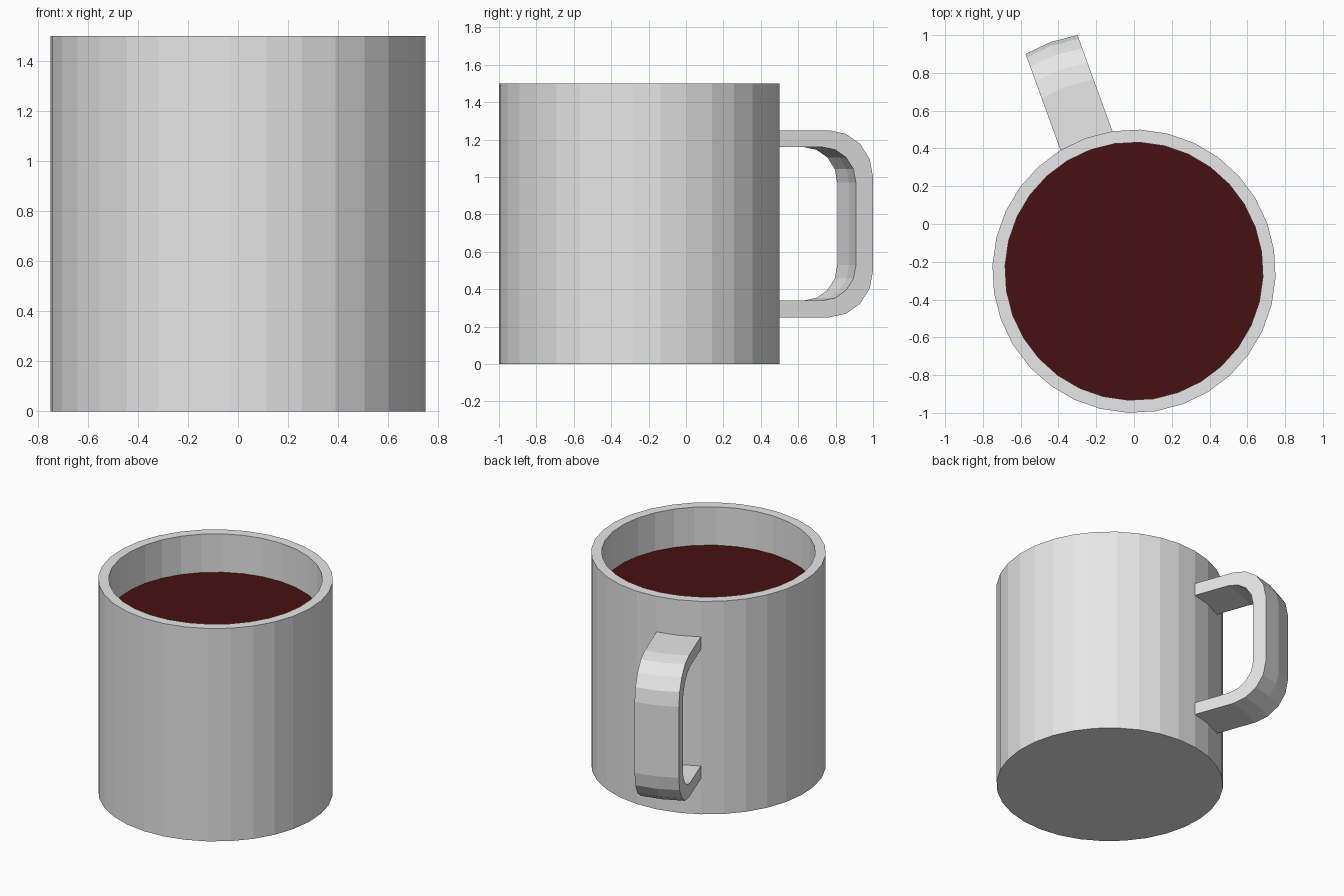
import bpy, bmesh
from math import sin, cos, pi, radians
from mathutils import Matrix

cube = bpy.data.objects.get("Cube")
if cube:
    bpy.data.objects.remove(cube)

SIDES, RADIUS, INNER, HEIGHT = 32, 0.75, 0.683, 1.5
# The whole mug is turned about its own axis, which sits forward of centre
PLACE = Matrix.Translation((0, -0.25, 0)) @ Matrix.Rotation(radians(20), 4, 'Z')


def material(name, rgb):
    mat = bpy.data.materials.new(name)
    mat.use_nodes = True
    mat.diffuse_color = (*rgb, 1)
    mat.node_tree.nodes["Principled BSDF"].inputs["Base Color"].default_value = (*rgb, 1)
    return mat


def finish(name, bm, mat):
    bmesh.ops.recalc_face_normals(bm, faces=bm.faces[:])
    bm.transform(PLACE)
    mesh = bpy.data.meshes.new(name)
    bm.to_mesh(mesh)
    bm.free()
    mesh.materials.append(mat)
    obj = bpy.data.objects.new(name, mesh)
    bpy.context.collection.objects.link(obj)
    return obj


def ring(bm, radius, z):
    step = 2 * pi / SIDES
    return [bm.verts.new((radius * cos(i * step), radius * sin(i * step), z))
            for i in range(SIDES)]


def bridge(bm, a, b):
    for i in range(len(a)):
        j = (i + 1) % len(a)
        bm.faces.new((a[i], a[j], b[j], b[i]))


china = material("grey china", (0.8, 0.8, 0.8))
coffee = material("dark coffee", (0.064, 0.005, 0.006))

# Cup: outer wall, flat rim, inner wall and floors
bm = bmesh.new()
rings = [ring(bm, r, z) for r, z in
         ((RADIUS, 0), (RADIUS, HEIGHT), (INNER, HEIGHT), (INNER, 0.07))]
for a, b in zip(rings, rings[1:]):
    bridge(bm, a, b)
bm.faces.new(rings[0])
bm.faces.new(rings[-1])
finish("cup", bm, china)

# Coffee surface
bm = bmesh.new()
bm.faces.new(ring(bm, INNER, 1.23))
finish("coffee_surface", bm, coffee)


# Handle: a rounded D loop, two wall facets wide
def d_path(reach, half, bend, steps=4):
    start = RADIUS * cos(pi / 16)
    upper = [(start, half)]
    for i in range(steps + 1):
        a = pi / 2 * (1 - i / steps)
        upper.append((reach - bend + bend * cos(a), half - bend + bend * sin(a)))
    return upper + [(y, -z) for y, z in reversed(upper)]


outer = d_path(1.277, 0.5, 0.25)
inner = d_path(1.18, 0.41, 0.19)
half_width = RADIUS * sin(pi / 16)
bulge = RADIUS * (1 - cos(pi / 16))
bm = bmesh.new()
columns = []
for x, push in ((-half_width, 0), (0, bulge), (half_width, 0)):
    columns.append([bm.verts.new((x, y + push, z + HEIGHT / 2))
                    for y, z in outer + inner[::-1]])
for a, b in zip(columns, columns[1:]):
    bridge(bm, a, b)
count = len(outer)
for col in (columns[0], columns[-1]):
    for i in range(count - 1):
        bm.faces.new((col[i], col[i + 1], col[-i - 2], col[-i - 1]))
finish("handle", bm, china)
